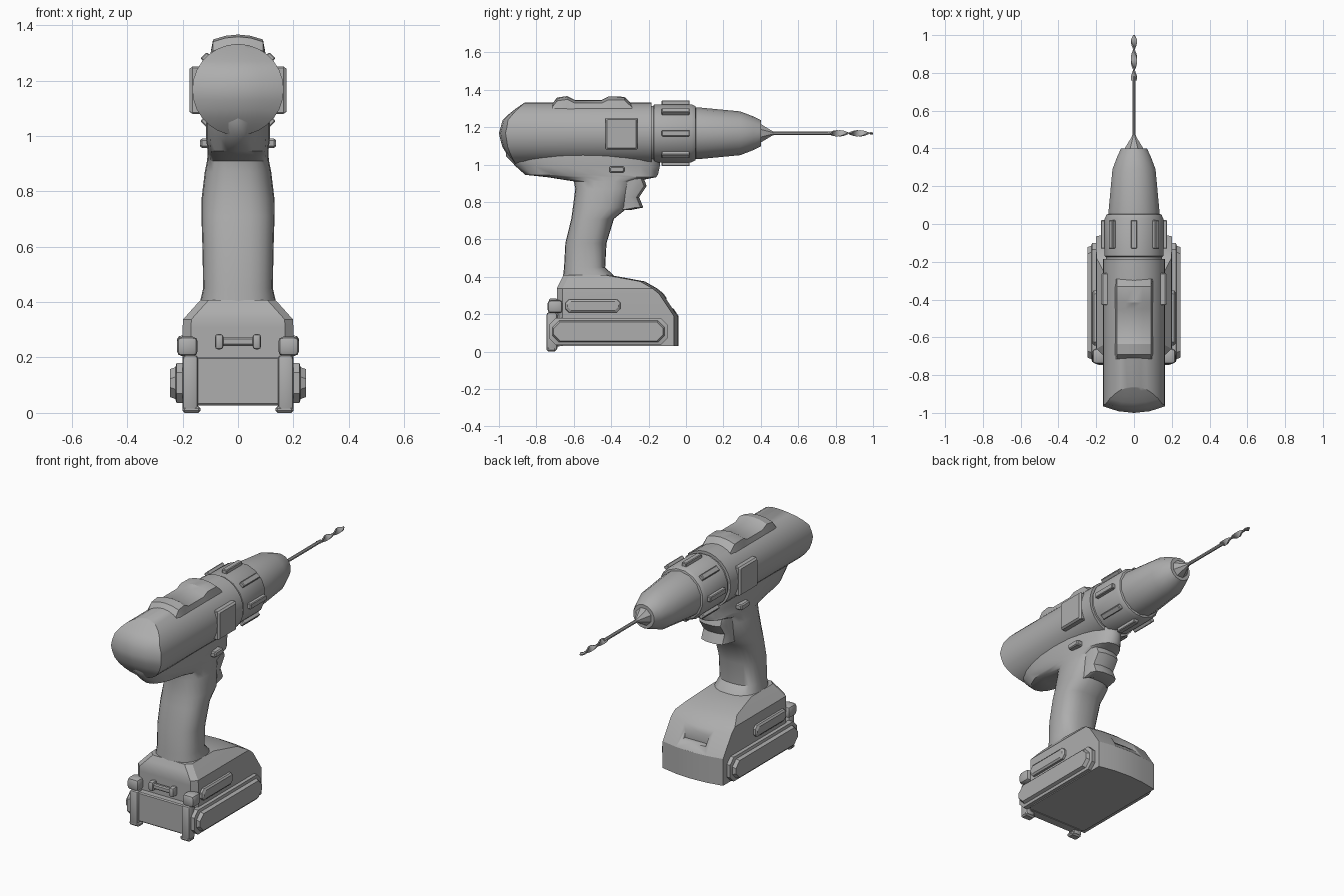
import bpy, bmesh, math
from mathutils import Vector

cube = bpy.data.objects.get("Cube")
if cube:
    bpy.data.objects.remove(cube, do_unlink=True)

grey = bpy.data.materials.new("plain_grey")
grey.use_nodes = True
GREY = (0.42, 0.42, 0.42, 1)
grey.diffuse_color = GREY
grey.node_tree.nodes["Principled BSDF"].inputs["Base Color"].default_value = GREY
AXIS = 1.167  # height of the drill axis


def finish(name, bm, angle=35):
    bmesh.ops.recalc_face_normals(bm, faces=bm.faces[:])
    mesh = bpy.data.meshes.new(name)
    bm.to_mesh(mesh)
    bm.free()
    mesh.materials.append(grey)
    ob = bpy.data.objects.new(name, mesh)
    bpy.context.collection.objects.link(ob)
    bpy.ops.object.select_all(action='DESELECT')
    ob.select_set(True)
    bpy.context.view_layer.objects.active = ob
    bpy.ops.object.shade_smooth_by_angle(angle=math.radians(angle))
    return ob


def loft(name, rings, angle=35):
    """Skin a row of equal closed rings and cap both ends."""
    bm = bmesh.new()
    rows = [[bm.verts.new(p) for p in ring] for ring in rings]
    n = len(rows[0])
    for a, b in zip(rows, rows[1:]):
        for i in range(n):
            j = (i + 1) % n
            bm.faces.new((a[i], a[j], b[j], b[i]))
    bm.faces.new(rows[0])
    bm.faces.new(rows[-1])
    return finish(name, bm, angle)


def box(name, centre, size, bevel=0.0, segments=1):
    bm = bmesh.new()
    bmesh.ops.create_cube(bm, size=1)
    for v in bm.verts:
        v.co = Vector(centre) + Vector([c * s for c, s in zip(v.co, size)])
    if bevel:
        bmesh.ops.bevel(bm, geom=bm.edges[:], offset=bevel, segments=segments,
                        affect='EDGES', profile=0.5)
    return finish(name, bm)


def turned(name, profile, sides, angle=35):
    """Round part about the drill axis from (y, radius) pairs."""
    rings = []
    for y, r in profile:
        turn = [math.tau * (i + 0.5) / sides for i in range(sides)]
        rings.append([(r * math.cos(t), y, AXIS + r * math.sin(t)) for t in turn])
    return loft(name, rings, angle)


def oval(z, y0, y1, half, power, n=24):
    ring = []
    for i in range(n):
        c, s = math.cos(math.tau * i / n), math.sin(math.tau * i / n)
        x = math.copysign(abs(c) ** (2 / power), c) * half
        y = math.copysign(abs(s) ** (2 / power), s) * (y1 - y0) / 2
        ring.append((x, (y0 + y1) / 2 + y, z))
    return ring


def side_plate(name, side, y0, y1, z0, z1, cut, steps):
    """Chamfered plate on a side wall; steps are (x, inset)."""
    rings = []
    for x, d in steps:
        a, b, c, e = y0 + d, y1 - d, z0 + d, z1 - d
        pts = [(a + cut, c), (b - cut, c), (b, c + cut), (b, e - cut),
               (b - cut, e), (a + cut, e), (a, e - cut), (a, c + cut)]
        rings.append([(side * x, y, z) for y, z in pts])
    return loft(name, rings, 25)


# Motor housing: round barrel with a domed, raked rear end
def rear(z):
    shape = [(1.0, -.91), (1.05, -.955), (1.1, -.985), (1.167, -1.0),
             (1.24, -.98), (1.285, -.93), (1.34, -.85)]
    for (za, ya), (zb, yb) in zip(shape, shape[1:]):
        if z <= zb:
            return ya + (yb - ya) * (z - za) / (zb - za)
    return shape[-1][1]


bm = bmesh.new()
R, ROWS, rows = 0.165, 14, []
for i in range(ROWS + 1):
    t = math.pi * (i / ROWS - 0.5)
    z, w = AXIS + R * math.sin(t), max(R * math.cos(t), 0.004)
    row = [(k * w, rear(z) + 0.035 * (k * w / R) ** 2, z) for k in (-1, -.5, 0, .5, 1)]
    front = [(w, -.185, z), (-w, -.185, z)]
    rows.append([bm.verts.new(p) for p in row + front])
for a, b in zip(rows, rows[1:]):
    for i in range(7):
        j = (i + 1) % 7
        bm.faces.new((a[i], a[j], b[j], b[i]))
bm.faces.new(rows[0])
bm.faces.new(rows[-1])
finish("motor_housing", bm)

# Grip with the lower housing flowing into it: z, back, front, half width, squareness
grip = [(1.1, -.965, -.14, .11, 2.2), (1.045, -.962, -.14, .115, 2.2),
        (.99, -.91, -.14, .115, 2.2), (.945, -.86, -.15, .11, 2.3),
        (.932, -.74, -.16, .11, 2.4), (.91, -.6, -.27, .112, 2.4),
        (.87, -.592, -.29, .12, 2.5), (.77, -.605, -.31, .132, 2.5),
        (.71, -.613, -.385, .132, 2.5), (.58, -.645, -.425, .128, 2.5),
        (.45, -.652, -.432, .126, 2.5), (.41, -.657, -.39, .135, 2.6),
        (.36, -.66, -.36, .14, 2.6)]
loft("grip", [oval(*g) for g in grip], 40)

# Foot of the tool and battery, with a gently bowed nose
foot = [(.03, -.69, -.04, .2), (.19, -.69, -.04, .2), (.31, -.69, -.12, .2),
        (.338, -.69, -.155, .198), (.375, -.672, -.22, .165), (.408, -.655, -.4, .135)]
rings = []
for z, y0, y1, w in foot:
    nose = [(k * w, y1 - 0.025 * k * k, z) for k in (1, .5, 0, -.5, -1)]
    rings.append(nose + [(-w, y0 + .03, z), (-w + .03, y0, z),
                         (w - .03, y0, z), (w, y0 + .03, z)])
base = loft("foot", rings, 28)

# Pocket cut into the sloping nose
cutter = box("pocket_cutter", (0, -.02, .265), (.16, .17, .07))
cutter.hide_render = True
mod = base.modifiers.new("pocket", 'BOOLEAN')
mod.operation, mod.solver, mod.object = 'DIFFERENCE', 'EXACT', cutter
bpy.context.view_layer.objects.active = base
bpy.ops.object.modifier_apply(modifier=mod.name)
bpy.data.objects.remove(cutter, do_unlink=True)

# Battery back and belt loop
box("battery_back", (0, -.7, .115), (.36, .06, .175), .006)
box("loop_bar", (0, -.708, .257), (.12, .025, .03), .006)

# Paired details on both sides
for side, tag in ((1, "left"), (-1, "right")):
    side_plate("battery_rail_" + tag, side, -.73, -.1, .035, .18, .035,
               [(.19, 0), (.222, 0), (.226, .015), (.245, .022)])
    side_plate("foot_rail_" + tag, side, -.645, -.35, .208, .28, .018,
               [(.19, 0), (.212, .002), (.22, .012)])
    side_plate("vent_panel_" + tag, side, -.43, -.26, 1.08, 1.25, .004,
               [(.1, 0), (.165, 0), (.176, .008)])
    side_plate("switch_" + tag, side, -.41, -.33, .957, .99, .006,
               [(.09, 0), (.13, 0), (.137, .005)])
    box("battery_post_" + tag, (side * .172, -.717, .107), (.056, .058, .205), .014, 2)
    box("post_foot_" + tag, (side * .168, -.72, .012), (.066, .05, .024), .008)
    box("latch_" + tag, (side * .183, -.7, .24), (.075, .08, .07), .018, 2)
    box("loop_end_" + tag, (side * .068, -.71, .257), (.03, .045, .055), .01, 2)

# Trigger: side profile swept across and narrowed at its edges
outline = [(-.36, .93), (-.225, .925), (-.21, .885), (-.25, .825),
           (-.228, .77), (-.29, .758), (-.36, .78)]
rings = []
for x, shrink in ((-.085, .045), (-.07, .015), (-.03, 0), (.03, 0), (.07, .015), (.085, .045)):
    rings.append([(x, max(y - shrink, -.36), z) for y, z in outline])
loft("trigger", rings, 35)

# Raised top grip following the barrel's curve: y, centre height
hump = [(-.715, 1.325), (-.69, 1.358), (-.635, 1.366), (-.595, 1.346),
        (-.45, 1.346), (-.415, 1.364), (-.33, 1.362), (-.29, 1.325)]
rings = []
for y, z in hump:
    top = [(x, y, z - 2.2 * x * x) for x in (-.09, -.045, 0, .045, .09)]
    rings.append(top + [(.1, y, 1.295), (-.1, y, 1.295)])
loft("top_grip", rings, 28)

# Clutch ring, chuck and nose
turned("clutch_ring", [(-.2, .15), (-.175, .15), (-.17, .158), (.03, .158), (.05, .148),
                       (.055, .13)], 16)
for i in range(8):
    rib = box("clutch_rib_%d" % (i + 1), (0, 0, 0), (.032, .15, .04), .004)
    a = math.tau * i / 8
    rib.rotation_euler = (0, a, 0)
    rib.location = (.156 * math.sin(a), -.055, AXIS + .156 * math.cos(a))
turned("chuck", [(.04, .138), (.07, .138), (.29, .117), (.36, .09), (.4, .07)], 14, 30)
turned("chuck_nose", [(.39, .055), (.402, .052), (.46, .014), (.47, .01)], 8)

# Drill bit: plain shank and twisted fluted tip
turned("bit_shank", [(.45, .01), (.78, .01)], 8)
rings = []
for i in range(21):
    f = i / 20
    a = f * math.tau * 1.1
    w = .016 if f < .9 else .016 - .13 * (f - .9)
    pts = [(w, .004), (-w, .004), (-w, -.004), (w, -.004)]
    rings.append([(u * math.cos(a) - v * math.sin(a), .76 + .24 * f,
                   AXIS + u * math.sin(a) + v * math.cos(a)) for u, v in pts])
loft("bit_flute", rings, 40)
